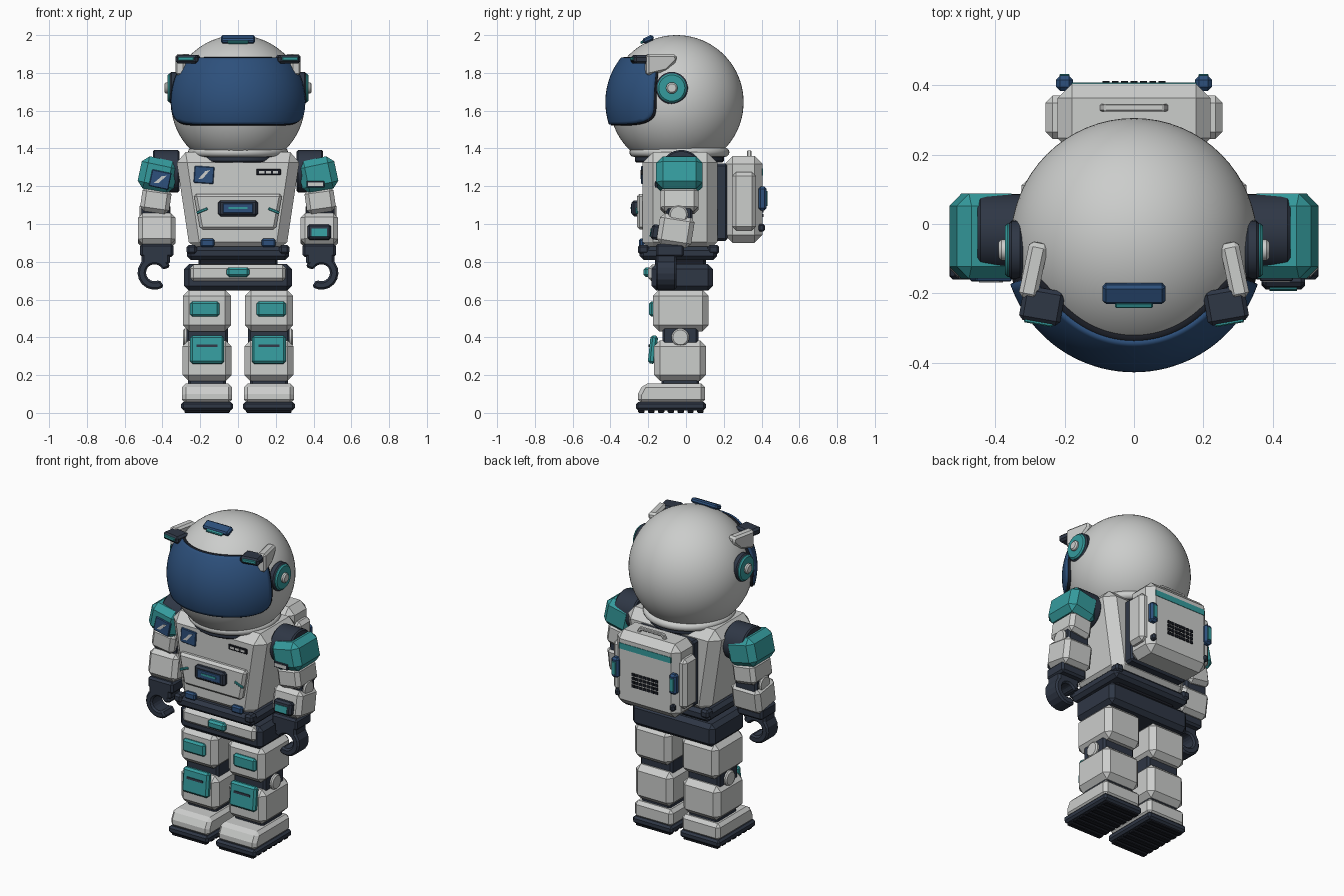
import bpy, bmesh
from math import sin, cos, radians
from mathutils import Matrix

old = bpy.data.objects.get("Cube")
if old:
    bpy.data.objects.remove(old, do_unlink=True)


def material(name, *rgb):
    mat = bpy.data.materials.new(name)
    mat.use_nodes = True
    mat.diffuse_color = (*rgb, 1)
    mat.node_tree.nodes["Principled BSDF"].inputs["Base Color"].default_value = (*rgb, 1)
    return mat


light = material("light grey", .6, .61, .6)
teal = material("teal", .035, .33, .34)
navy = material("dark navy", .028, .038, .06)
blue = material("visor blue", .026, .08, .2)
black = material("black", .01, .012, .018)


def finish(name, bm, centre, paint, turn=(0, 0, 0), smooth=False):
    mesh = bpy.data.meshes.new(name)
    bm.to_mesh(mesh)
    bm.free()
    mesh.materials.append(paint)
    if smooth:
        mesh.shade_smooth()
        mesh.set_sharp_from_angle(angle=radians(40))
    obj = bpy.data.objects.new(name, mesh)
    obj.location = centre
    obj.rotation_euler = [radians(a) for a in turn]
    bpy.context.collection.objects.link(obj)
    return obj


def chamfer(bm, width):
    bmesh.ops.recalc_face_normals(bm, faces=bm.faces)
    edges = [e for e in bm.edges if e.calc_face_angle(0) > radians(30)]
    if width:
        bmesh.ops.bevel(bm, geom=edges, offset=width, segments=1, affect='EDGES', clamp_overlap=True)


def box(name, centre, size, paint, bevel=.012, turn=(0, 0, 0), taper=1):
    bm = bmesh.new()
    bmesh.ops.create_cube(bm, size=1)
    for v in bm.verts:
        if v.co.z < 0:
            v.co.x *= taper
        v.co = [a * b for a, b in zip(v.co, size)]
    chamfer(bm, min(bevel, min(size) * .3))
    return finish(name, bm, centre, paint, turn)


def prism(name, centre, outline, depth, paint, bevel=.012, turn=(0, 0, 0), along="y"):
    """Extrude an outline along x (points are y, z) or along y (points are x, z)."""
    bm = bmesh.new()
    place = (lambda a, b: (a, -depth / 2, b)) if along == "y" else (lambda a, b: (-depth / 2, a, b))
    face = bm.faces.new([bm.verts.new(place(a, b)) for a, b in outline])
    moved = bmesh.ops.extrude_face_region(bm, geom=[face])["geom"]
    shift = (0, depth, 0) if along == "y" else (depth, 0, 0)
    bmesh.ops.translate(bm, vec=shift, verts=[g for g in moved if isinstance(g, bmesh.types.BMVert)])
    chamfer(bm, bevel)
    return finish(name, bm, centre, paint, turn)


def drum(name, centre, radius, length, paint, axis="X", bevel=.008):
    bm = bmesh.new()
    bmesh.ops.create_cone(bm, cap_ends=True, segments=32, radius1=radius, radius2=radius, depth=length)
    chamfer(bm, bevel)
    if axis == "X":
        bm.transform(Matrix.Rotation(radians(90), 4, 'Y'))
    return finish(name, bm, centre, paint, smooth=True)


def both(make, name, centre, *args, turn=None, **options):
    """Make a part on the left and its mirrored twin on the right."""
    for side, tag in ((1, "left"), (-1, "right")):
        if turn:
            options["turn"] = (turn[0], turn[1] * side, turn[2] * side)
        make(f"{tag}_{name}", (centre[0] * side, *centre[1:]), *args, **options)


# Helmet
head = (0, -.05, 1.645)
bm = bmesh.new()
bmesh.ops.create_uvsphere(bm, u_segments=64, v_segments=40, radius=.355)
finish("helmet", bm, head, light, smooth=True)


def visor_patch(name, radius, grow, thickness, paint):
    """Rounded rectangle wrapped on the helmet sphere."""
    bm = bmesh.new()
    cols, rows = 40, 24
    grid = []
    for j in range(rows + 1):
        for i in range(cols + 1):
            u, v = 2 * i / cols - 1, 2 * j / rows - 1
            norm = (abs(u) ** 6 + abs(v) ** 6) ** (1 / 6)
            k = max(abs(u), abs(v)) / norm if norm else 1
            turn, lift = radians(u * k * (71 + grow)), radians(10.3 + v * k * (28.6 + grow))
            grid.append(bm.verts.new((radius * sin(turn) * cos(lift),
                                      -radius * cos(turn) * cos(lift), radius * sin(lift))))
    for j in range(rows):
        for i in range(cols):
            a = j * (cols + 1) + i
            bm.faces.new([grid[n] for n in (a, a + 1, a + cols + 2, a + cols + 1)])
    obj = finish(name, bm, head, paint, smooth=True)
    shell = obj.modifiers.new("shell", 'SOLIDIFY')
    shell.thickness, shell.offset = thickness, -1


visor_patch("visor", .377, 0, .02, blue)
visor_patch("visor_frame", .368, 1.5, .025, black)

# Helmet fittings
both(drum, "ear_base", (.34, -.075, 1.72), .085, .04, navy)
both(drum, "ear_ring", (.35, -.075, 1.72), .077, .044, teal)
both(drum, "ear_button", (.36, -.075, 1.72), .03, .06, light)
bracket = [(-.09, -.07), (-.09, .045), (.07, .045), (.075, .01), (.02, -.045)]
both(prism, "lamp_bracket", (.288, -.125, 1.855), bracket, .055, light, along="x", turn=(0, 0, 12))
both(box, "lamp", (.265, -.235, 1.872), (.12, .1, .045), navy, turn=(0, 0, 10))
both(box, "lamp_glass", (.275, -.284, 1.875), (.085, .012, .02), teal, turn=(0, 0, 10))
box("top_sensor", (0, -.2, 1.978), (.18, .06, .03), blue, turn=(25, 0, 0))
box("top_sensor_glass", (0, -.232, 1.963), (.11, .02, .014), teal, turn=(25, 0, 0))

# Neck
drum("neck", (0, -.035, 1.36), .235, .07, navy, axis="Z")
bpy.ops.mesh.primitive_torus_add(location=(0, -.035, 1.38), major_radius=.24, minor_radius=.025,
                                 major_segments=48, minor_segments=12)
collar = bpy.context.object
collar.name = "neck_ring"
collar.data.materials.append(light)
collar.data.shade_smooth()

# Torso and chest details
box("torso", (0, -.032, 1.115), (.665, .395, .53), light, bevel=.055, taper=.76)
box("torso_base", (0, -.04, .845), (.54, .41, .07), navy, bevel=.02)
for depth in (-.225, .145):
    both(box, "base_corner", (.245, depth, .865), (.055, .06, .05), navy)
prism("chest_panel", (0, -.23, 1.065), [(-.235, .095), (.235, .095), (.2, -.095), (-.2, -.095)],
      .06, light, bevel=.015)
box("chest_console", (0, -.265, 1.083), (.21, .045, .085), navy)
box("console_screen", (0, -.287, 1.083), (.16, .008, .05), blue, bevel=.002)
box("console_line", (0, -.291, 1.085), (.1, .006, .012), teal, bevel=0)
both(box, "chest_slash", (.19, -.261, 1.07), (.062, .012, .014), teal, bevel=.003, turn=(0, 22, 0))
both(box, "chest_latch", (.162, -.235, .9), (.075, .03, .045), blue)
box("status_plate", (.162, -.23, 1.275), (.13, .012, .032), black, bevel=.003)
for i in range(3):
    box(f"status_mark_{i + 1}", (.125 + i * .037, -.236, 1.275), (.028, .006, .013), light, bevel=0)


def patch(name, centre, turn):
    x, y, z = centre
    box(name, centre, (.105, .014, .09), blue, bevel=.004, turn=(0, turn, 0))
    stripe = [(-.03, -.025), (-.005, -.02), (.03, .028), (.005, .02)]
    prism(name + "_stripe", (x, y - .008, z), stripe, .006, light, bevel=0, turn=(0, turn, 0))


patch("chest_patch", (-.18, -.23, 1.26), 4)
patch("sleeve_patch", (-.412, -.158, 1.235), 12)

# Waist and belt
box("waist", (0, -.03, .8), (.42, .27, .06), black)
box("belt", (0, -.02, .717), (.57, .325, .14), navy, bevel=.025)
box("belt_plate", (0, -.165, .74), (.51, .07, .09), light, bevel=.02)
box("belt_buckle", (0, -.2, .745), (.12, .05, .05), teal)

# Legs
leg = .1635
both(box, "thigh", (leg, -.028, .542), (.255, .295, .22), light, bevel=.032)
both(box, "thigh_pad", (leg + .012, -.175, .55), (.155, .04, .08), teal)
both(box, "knee", (leg, -.03, .41), (.22, .19, .12), navy)
both(drum, "knee_joint", (leg + .025, -.03, .4), .047, .205, light)
both(box, "shin", (leg, -.032, .277), (.26, .275, .215), light, bevel=.032)
both(box, "knee_pad", (leg, -.175, .335), (.18, .04, .15), teal, turn=(-6, 0, 0))
both(box, "knee_pad_line", (leg, -.194, .355), (.11, .008, .013), navy, bevel=0, turn=(-6, 0, 0))
both(box, "ankle", (leg, -.03, .16), (.2, .2, .06), navy)
boot = [(-.255, .05), (-.255, .1), (-.225, .155), (.1, .155), (.1, .05)]
both(prism, "boot", (leg, 0, 0), boot, .265, light, bevel=.02, along="x")
both(box, "sole", (leg, -.08, .036), (.275, .37, .045), navy)
for i in range(7):
    both(box, f"tread_{i + 1}", (leg, -.236 + i * .052, .01), (.24, .034, .02), black, bevel=.004)

# Arms
lean = (0, -12, 0)
both(drum, "shoulder", (.38, -.025, 1.28), .112, .14, navy)
both(box, "sleeve", (.425, -.035, 1.26), (.195, .245, .175), teal, bevel=.035, turn=lean)
both(box, "upper_arm", (.435, -.035, 1.125), (.155, .2, .13), light, bevel=.022, turn=(0, -8, 0))
both(box, "elbow", (.435, -.035, 1.05), (.15, .14, .12), navy)
both(drum, "elbow_joint", (.44, -.04, 1.05), .05, .165, light)
both(box, "forearm", (.43, -.055, .965), (.2, .185, .165), light, bevel=.025, turn=(-9, 0, 0))
both(box, "cuff", (.43, -.085, .86), (.175, .15, .07), navy)
both(box, "wrist", (.435, -.105, .82), (.15, .11, .07), navy)

# Open ring hands, gap facing inward
for side, tag in ((1, "left"), (-1, "right")):
    angles = [radians(20 + 285 * i / 14) for i in range(15)]
    arc = [(.09, a) for a in angles] + [(.045, a) for a in reversed(angles)]
    claw = [(-side * r * cos(a), r * sin(a)) for r, a in arc]
    prism(f"{tag}_hand", (side * .442, -.105, .742), claw, .11, navy, bevel=.01)

# Left arm label and wrist screen
box("sleeve_label_frame", (.41, -.157, 1.21), (.095, .014, .036), navy, bevel=.003)
box("sleeve_label", (.41, -.164, 1.21), (.078, .006, .02), light, bevel=0)
box("wrist_screen_frame", (.43, -.16, .957), (.125, .05, .08), navy, turn=(-9, 0, 0))
box("wrist_screen", (.43, -.186, .954), (.08, .008, .042), teal, bevel=0, turn=(-9, 0, 0))

# Backpack
box("pack_mount", (0, .185, 1.115), (.4, .07, .41), navy)
box("backpack", (0, .305, 1.13), (.44, .2, .46), light, bevel=.042)
both(box, "pack_pocket", (.22, .307, 1.12), (.07, .125, .31), light, bevel=.022)
handle = [(-.1, 0), (-.085, .035), (.085, .035), (.1, 0), (.08, 0), (.07, .018), (-.07, .018), (-.08, 0)]
prism("pack_handle", (0, .335, 1.355), handle, .022, light, bevel=.004)
box("pack_stripe", (0, .404, 1.275), (.36, .008, .036), teal, bevel=0)
for row in range(4):
    for col in range(7):
        box(f"vent_{row + 1}_{col + 1}", ((col - 3) * .027, .405, 1.045 + row * .024),
            (.02, .012, .016), black, bevel=0)
both(box, "pack_latch", (.2, .405, 1.135), (.05, .044, .125), blue)
both(box, "pack_latch_glow", (.2, .428, 1.135), (.028, .008, .08), teal, bevel=.002)
both(box, "pack_clip", (.19, .4, .98), (.03, .035, .04), navy)
